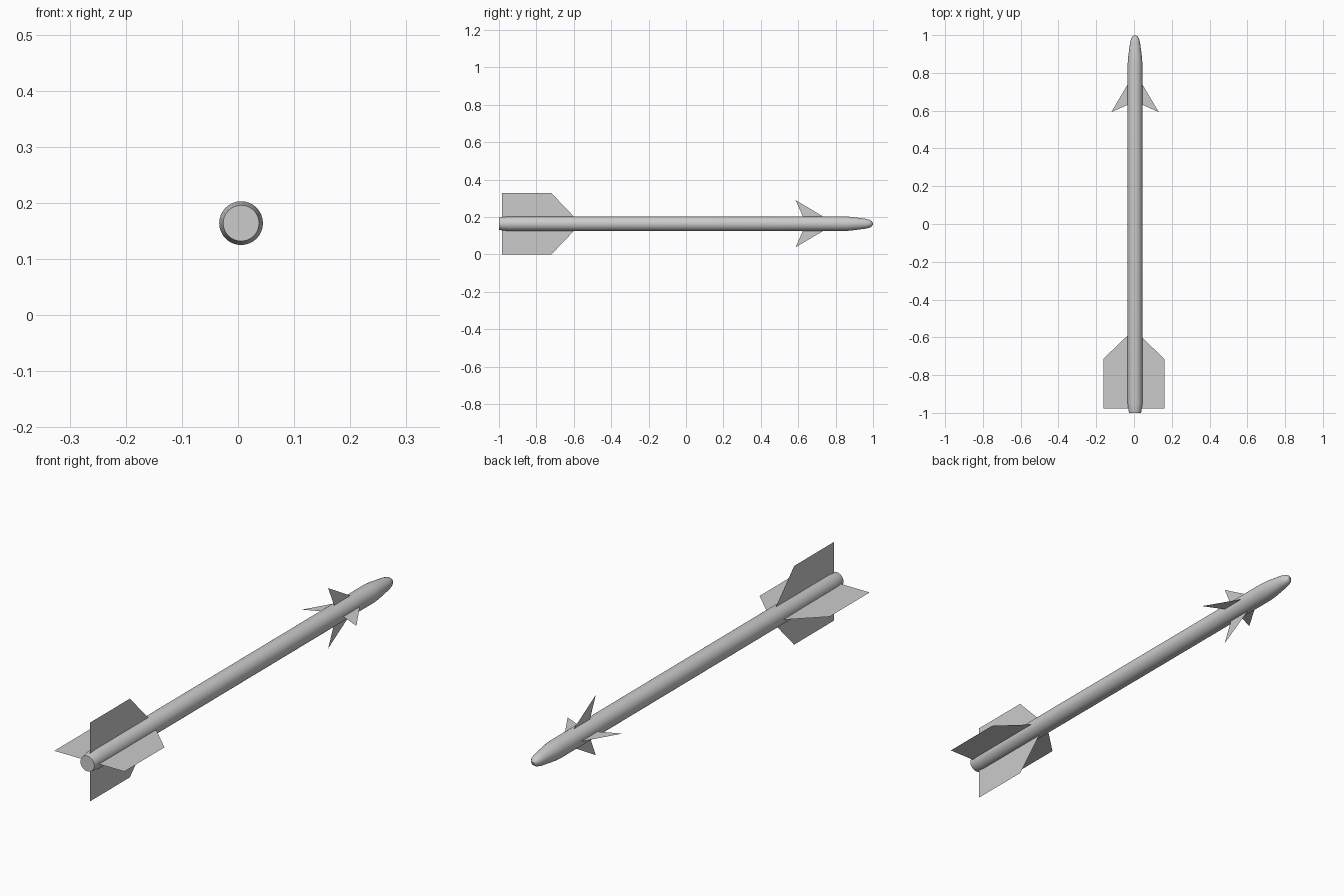
import bpy, bmesh
from math import cos, sin, pi, radians

if "Cube" in bpy.data.objects:
    bpy.data.objects.remove(bpy.data.objects["Cube"])

CX, CZ = 0.0055, 0.164   # body axis
SIDES = 32


def make_object(name, bm):
    mesh = bpy.data.meshes.new(name)
    bm.to_mesh(mesh)
    bm.free()
    obj = bpy.data.objects.new(name, mesh)
    bpy.context.collection.objects.link(obj)
    return obj


def lathe(name, profile):
    """Closed tube along y from (y, radius) pairs."""
    bm = bmesh.new()
    rings = [[bm.verts.new((CX + r * cos(2 * pi * i / SIDES), y,
                            CZ + r * sin(2 * pi * i / SIDES)))
              for i in range(SIDES)] for y, r in profile]
    for a, b in zip(rings, rings[1:]):
        for i in range(SIDES):
            j = (i + 1) % SIDES
            bm.faces.new((a[i], b[i], b[j], a[j]))
    bm.faces.new(rings[0])
    bm.faces.new(rings[-1][::-1])
    bmesh.ops.recalc_face_normals(bm, faces=bm.faces)
    return make_object(name, bm)


def fin(name, outline, turn, shift_y=0.0, shift_r=0.0):
    """Thin flat fin from (y, distance from axis) points, turned round the axis."""
    bm = bmesh.new()
    c, s = cos(turn), sin(turn)
    bm.faces.new([bm.verts.new((CX + (r + shift_r) * c, y + shift_y,
                                CZ + (r + shift_r) * s)) for y, r in outline])
    return make_object(name, bm)


# Long tube with tapered tail and rounded nose
body = lathe("body_tube", [(-1.0, 0.032), (-0.985, 0.035), (-0.95, 0.039),
                           (0.85, 0.039), (0.885, 0.0365), (0.96, 0.0265),
                           (0.982, 0.021), (0.993, 0.014), (1.0, 0.004)])
bpy.context.view_layer.objects.active = body
body.select_set(True)
bpy.ops.object.shade_smooth_by_angle(angle=radians(35))

# Four tail fins and four swept front fins
tail = [(-0.978, 0.031), (-0.978, 0.164), (-0.714, 0.164), (-0.592, 0.037)]
front = [(0.632, 0.036), (0.592, 0.126), (0.742, 0.037)]
for k, side in enumerate(("right", "top", "left", "bottom")):
    back = -0.006 if k % 2 else 0.0
    out = {"right": -0.009, "left": 0.004}.get(side, 0.0)
    fin("tail_fin_" + side, tail, k * pi / 2, back, out)
    fin("front_fin_" + side, front, k * pi / 2, back)
